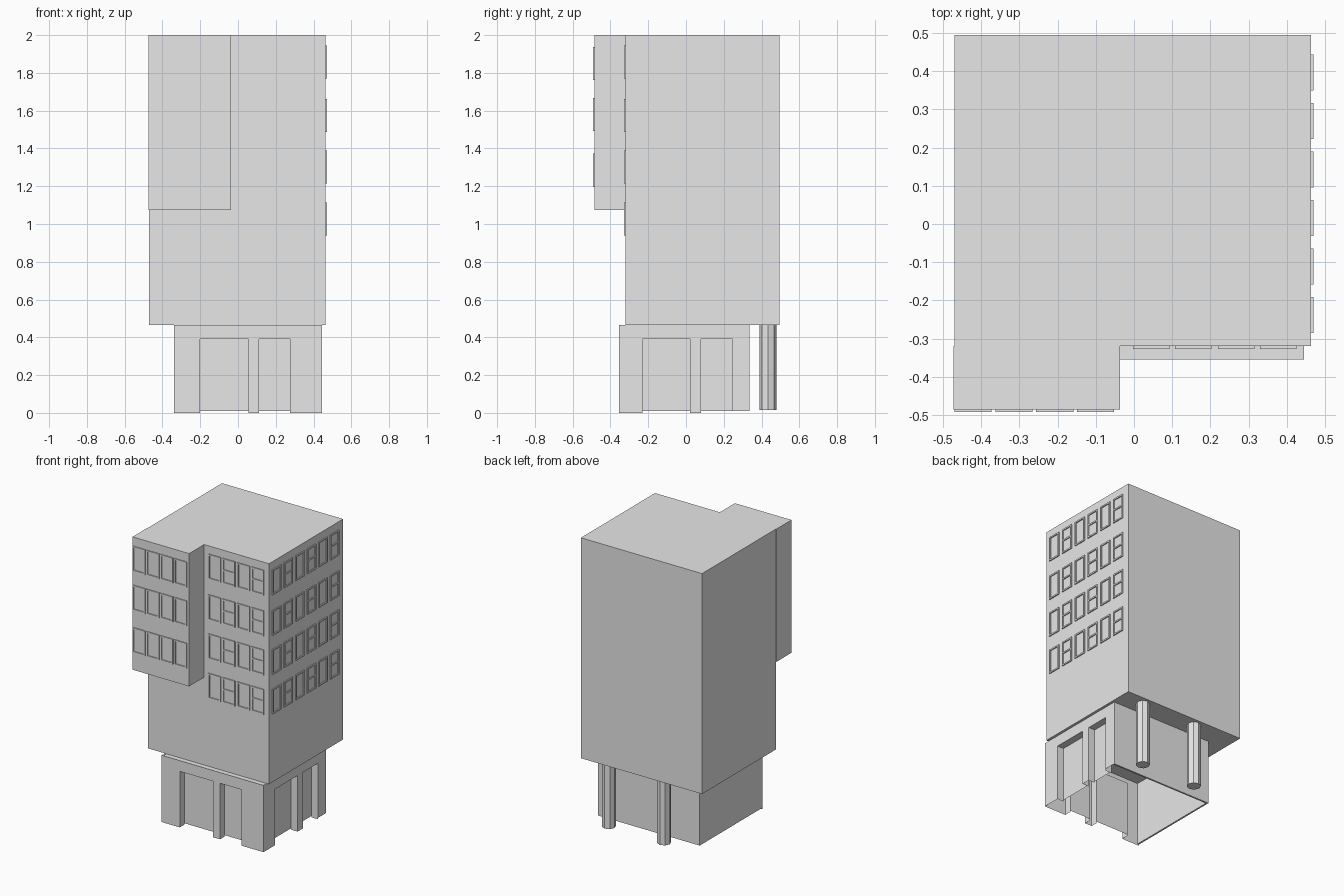
import bpy, bmesh, math
from mathutils import Vector

cube = bpy.data.objects.get("Cube")
if cube:
    bpy.data.objects.remove(cube, do_unlink=True)

grey = bpy.data.materials.new("light grey")
grey.use_nodes = True
grey.diffuse_color = (0.8, 0.8, 0.8, 1)
grey.node_tree.nodes["Principled BSDF"].inputs["Base Color"].default_value = (0.8, 0.8, 0.8, 1)


def add_box(bm, lo, hi):
    lo, hi = Vector(lo), Vector(hi)
    verts = bmesh.ops.create_cube(bm, size=1)["verts"]
    for v in verts:
        v.co = (lo + hi) / 2 + v.co * (hi - lo)


def finish(bm, name):
    mesh = bpy.data.meshes.new(name)
    bm.to_mesh(mesh)
    bm.free()
    mesh.materials.append(grey)
    obj = bpy.data.objects.new(name, mesh)
    bpy.context.collection.objects.link(obj)
    return obj


def box(name, lo, hi):
    bm = bmesh.new()
    add_box(bm, lo, hi)
    return finish(bm, name)


# Upper tower and the bay hanging off its front
BASE_TOP = 0.465
box("tower", (-0.47, -0.32, BASE_TOP), (0.463, 0.495, 2))
box("front_bay", (-0.473, -0.485, 1.075), (-0.037, -0.32, 2))


# Ground floor: thin shell, open below, with recessed openings in two walls
def recessed_wall(name, start, along, inward, length, openings, last_bottom):
    bm = bmesh.new()
    start, along, inward = Vector(start), Vector(along), Vector(inward)
    depth, head, panel_bottom = 0.05, 0.39, 0.01

    def at(s, d, z):
        return bm.verts.new(start + along * s + inward * d + Vector((0, 0, z)))

    def upright(s0, d0, s1, d1, z0, z1):
        bm.faces.new([at(s0, d0, z0), at(s1, d1, z0), at(s1, d1, z1), at(s0, d0, z1)])

    upright(0, 0, length, 0, head, BASE_TOP)
    edge = 0
    for a, b in openings:
        upright(edge, 0, a, 0, 0, head)
        upright(a, 0, a, depth, 0, head)
        upright(a, depth, b, depth, panel_bottom, head)
        upright(b, depth, b, 0, 0, head)
        bm.faces.new([at(a, 0, head), at(a, depth, head), at(b, depth, head), at(b, 0, head)])
        edge = b
    upright(edge, 0, length, 0, last_bottom, head)
    bmesh.ops.remove_doubles(bm, verts=bm.verts, dist=0.0001)
    return finish(bm, name)


recessed_wall("ground_front_wall", (-0.34, -0.355, 0), (1, 0, 0), (0, 1, 0),
              0.785, [(0.14, 0.395), (0.45, 0.615)], 0)
recessed_wall("ground_right_wall", (0.445, -0.355, 0), (0, 1, 0), (-1, 0, 0),
              0.69, [(0.125, 0.375), (0.435, 0.6)], 0.01)
box("ground_back_wall", (-0.34, 0.323, 0.01), (0.445, 0.335, BASE_TOP))
box("ground_left_wall", (-0.34, -0.355, 0.01), (-0.328, 0.335, BASE_TOP))
box("ground_ceiling", (-0.34, -0.355, 0.455), (0.445, 0.335, 0.463))

# Columns under the rear overhang
for i, x in enumerate((0.29, -0.135)):
    bpy.ops.mesh.primitive_cylinder_add(vertices=8, radius=0.045, depth=0.45,
                                        location=(x, 0.435, 0.24))
    column = bpy.context.object
    column.name = f"rear_column_{i + 1}"
    column.data.materials.append(grey)


# Window frames: a raised rim, with a cross bar on every second window
def window_grid(name, origin, along, out, starts, rows, width, barred):
    bm = bmesh.new()
    origin, along, out = Vector(origin), Vector(along), Vector(out)
    height, rim = 0.175, 0.01
    for z in rows:
        for i, s in enumerate(starts):
            bars = [(0, 0, rim, height), (width - rim, 0, width, height),
                    (rim, 0, width - rim, rim), (rim, height - rim, width - rim, height)]
            if barred and i % 2:
                bars.append((rim, height * 0.5, width - rim, height * 0.5 + rim))
            for a, z0, b, z1 in bars:
                p = origin + along * (s + a) + Vector((0, 0, z + z0))
                q = origin + along * (s + b) + Vector((0, 0, z + z1)) + out * 0.007
                lo = [min(u, v) for u, v in zip(p, q)]
                hi = [max(u, v) for u, v in zip(p, q)]
                add_box(bm, lo, hi)
    return finish(bm, name)


tower_rows = (0.94, 1.215, 1.487, 1.77)
window_grid("tower_front_windows", (0, -0.32, 0), (1, 0, 0), (0, -1, 0),
            (-0.003, 0.107, 0.22, 0.33), tower_rows, 0.096, True)
window_grid("tower_right_windows", (0.463, 0, 0), (0, 1, 0), (1, 0, 0),
            [-0.285 + 0.127 * i for i in range(6)], tower_rows, 0.094, True)
window_grid("bay_windows", (0, -0.485, 0), (1, 0, 0), (0, -1, 0),
            [-0.47 + 0.107 * i for i in range(4)], (1.197, 1.492, 1.763), 0.097, False)
